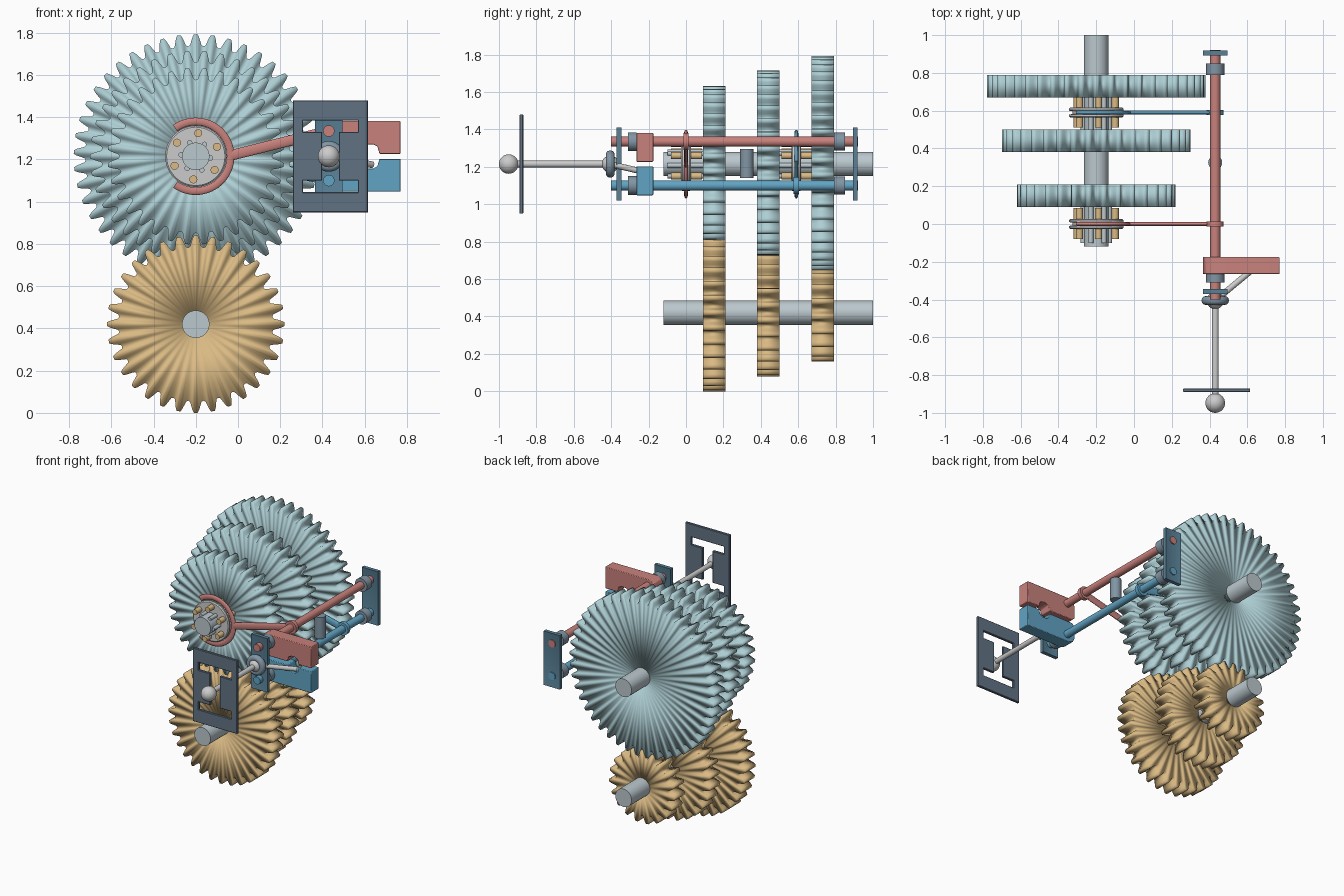
import bpy, bmesh
from math import pi, cos, sin, radians
from mathutils import Vector

if "Cube" in bpy.data.objects:
    bpy.data.objects.remove(bpy.data.objects["Cube"])

SX, ZU, ZL = -0.20, 1.215, 0.42      # shaft x, upper and lower shaft heights
RX, ZR, ZB = 0.43, 1.335, 1.10       # shift rods: x, red height, blue height


def mat(name, *rgb):
    m = bpy.data.materials.new(name)
    m.diffuse_color = (*rgb, 1)
    m.use_nodes = True
    m.node_tree.nodes["Principled BSDF"].inputs["Base Color"].default_value = m.diffuse_color
    return m


AQUA = mat("pale_blue", 0.42, 0.62, 0.66)
GOLD = mat("brass", 0.70, 0.49, 0.23)
STEEL = mat("steel", 0.50, 0.58, 0.62)
GREY = mat("light_grey", 0.60, 0.60, 0.60)
SLATE = mat("slate", 0.12, 0.17, 0.23)
PLATE = mat("plate_blue", 0.10, 0.22, 0.31)
RED = mat("red", 0.58, 0.22, 0.20)
BLUE = mat("blue", 0.12, 0.37, 0.55)
BUSH = mat("bushing", 0.22, 0.30, 0.37)


def finish(o, name, m, smooth=35):
    o.name = name
    o.data.materials.clear()
    o.data.materials.append(m)
    bpy.ops.object.select_all(action='DESELECT')
    o.select_set(True)
    bpy.context.view_layer.objects.active = o
    if smooth is None:
        bpy.ops.object.shade_smooth()
    else:
        bpy.ops.object.shade_smooth_by_angle(angle=radians(smooth))
    return o


def from_bm(bm, name, m, smooth=35):
    bmesh.ops.recalc_face_normals(bm, faces=bm.faces)
    me = bpy.data.meshes.new(name)
    bm.to_mesh(me)
    bm.free()
    o = bpy.data.objects.new(name, me)
    bpy.context.collection.objects.link(o)
    return finish(o, name, m, smooth)


def rod(name, a, b, r, m, n=32):
    a, b = Vector(a), Vector(b)
    d = b - a
    bpy.ops.mesh.primitive_cylinder_add(vertices=n, radius=r, depth=d.length, location=(a + b) / 2,
                                        rotation=d.to_track_quat('Z', 'Y').to_euler())
    return finish(bpy.context.object, name, m)


def rod_y(name, x, z, y0, y1, r, m, n=32):
    return rod(name, (x, y0, z), (x, y1, z), r, m, n)


def ball(name, loc, r, m):
    bpy.ops.mesh.primitive_uv_sphere_add(segments=32, ring_count=16, radius=r, location=loc)
    return finish(bpy.context.object, name, m)


def rings(loops, name, m, smooth=35):
    """Skin a closed series of closed vertex loops."""
    bm = bmesh.new()
    L = [[bm.verts.new(p) for p in l] for l in loops]
    n = len(L[0])
    for i, a in enumerate(L):
        b = L[(i + 1) % len(L)]
        for k in range(n):
            bm.faces.new((a[k], a[(k + 1) % n], b[(k + 1) % n], b[k]))
    return from_bm(bm, name, m, smooth)


def lathe_y(name, c, prof, m, n=48):
    """Revolve a closed (radius, y) profile around the y axis through c."""
    return rings([[(c[0] + r * cos(2 * pi * k / n), c[1] + y, c[2] + r * sin(2 * pi * k / n))
                   for k in range(n)] for r, y in prof], name, m)


def gear(name, z, y0, y1, r, teeth, start, m):
    half = [(0.5, 0), (0.37, 0.005), (0.28, 0.024), (0.20, 0.042), (0.11, 0.056)]
    tooth = [(-f, h) for f, h in half] + [(f, h) for f, h in half[:0:-1]]
    pts = [(start + (t + f) * 2 * pi / teeth, r - 0.056 + h) for t in range(teeth) for f, h in tooth]

    def loop(y, bore):
        return [(SX + (0.063 if bore else q) * cos(a), y, z + (0.063 if bore else q) * sin(a)) for a, q in pts]
    return rings([loop(y0, 1), loop(y0, 0), loop(y1, 0), loop(y1, 1)], name, m, None)


def extrude_y(name, outline, y0, y1, m, bevel=0.0):
    bm = bmesh.new()
    f = bm.faces.new([bm.verts.new((x, y0, z)) for x, z in outline])
    g = bmesh.ops.extrude_face_region(bm, geom=[f])['geom']
    bmesh.ops.translate(bm, vec=(0, y1 - y0, 0), verts=[v for v in g if isinstance(v, bmesh.types.BMVert)])
    o = from_bm(bm, name, m)
    if bevel:
        b = o.modifiers.new("soft_edges", 'BEVEL')
        b.width, b.segments = bevel, 2
    return o


def flat_tube(name, pts, r, y, flat, m):
    """Round bar along an xz path, squashed in y."""
    cu = bpy.data.curves.new(name, 'CURVE')
    cu.dimensions, cu.bevel_depth, cu.bevel_resolution, cu.use_fill_caps = '3D', r, 3, True
    s = cu.splines.new('POLY')
    s.points.add(len(pts) - 1)
    for p, (x, z) in zip(s.points, pts):
        p.co = (x, 0, z, 1)
    o = bpy.data.objects.new(name, cu)
    bpy.context.collection.objects.link(o)
    o.location.y, o.scale.y = y, flat
    finish_select(o)
    bpy.ops.object.convert(target='MESH')
    return finish(bpy.context.object, name, m, 50)


def finish_select(o):
    bpy.ops.object.select_all(action='DESELECT')
    o.select_set(True)
    bpy.context.view_layer.objects.active = o


# Shafts and three meshing gear pairs
rod_y("upper_shaft", SX, ZU, -0.12, 1.0, 0.065, STEEL, 48)
rod_y("lower_shaft", SX, ZL, -0.12, 1.0, 0.065, STEEL, 48)
for i, (y, ru, nu, rl, nl) in enumerate([(0.09, 0.418, 32, 0.42, 32), (0.38, 0.50, 38, 0.342, 26),
                                         (0.67, 0.578, 45, 0.262, 19)]):
    gear(f"upper_gear_{i + 1}", ZU, y, y + 0.12, ru, nu, -pi / 2 + pi / nu, AQUA)
    gear(f"lower_gear_{i + 1}", ZL, y, y + 0.12, rl, nl, pi / 2, GOLD)

# Sliding collars with dog pins and splines, shift forks, rods and selector blocks
half = [(0.064, 0.026), (0.138, 0.026), (0.145, 0.020), (0.145, 0.010), (0.125, 0.008)]
collar = half + [(r, -y) for r, y in half[::-1]]
for side, yc, zr, m in (("red", 0.0, ZR, RED), ("blue", 0.59, ZB, BLUE)):
    s = 1 if side == "red" else -1
    lathe_y(side + "_collar", (SX, yc, ZU), collar, GREY)
    for k in range(6):
        a = radians(24 + 60 * k)
        rod_y(f"{side}_dog_pin_{k}", SX + 0.11 * cos(a), ZU + 0.11 * sin(a), yc - 0.08, yc + 0.085, 0.019, GOLD, 16)
        a += radians(30)
        rod_y(f"{side}_spline_{k}", SX + 0.07 * cos(a), ZU + 0.07 * sin(a), yc - 0.10, yc + 0.09, 0.013, STEEL, 12)
    arc = [(SX + 0.165 * cos(radians(t)), ZU + 0.165 * sin(radians(t))) for t in range(-126, 127, 6)]
    flat_tube(side + "_fork", arc, 0.019, yc, 0.55, m)
    flat_tube(side + "_fork_arm", [(-0.035, ZU + s * 0.004), (RX - 0.02, zr - s * 0.005)], 0.026, yc, 0.42, m)
    rod_y(side + "_fork_hub", RX, zr, yc - 0.014, yc + 0.014, 0.045, m)
    rod_y(side + "_shift_rod", RX, zr, -0.40, 0.92, 0.027, m)
    rod_y(side + "_front_bushing", RX, zr, -0.31, -0.265, 0.05, BUSH)
    rod_y(side + "_rear_bushing", RX, zr, 0.79, 0.85, 0.048, BUSH)
    # block outline, notched on the inner edge for the lever tip
    zi, zo = ZU + s * 0.012, ZU + s * 0.167
    extrude_y(side + "_selector_block",
              [(0.365, zi + s * 0.02), (0.385, zi), (0.58, zi), (0.59, zi + s * 0.035), (0.61, zi + s * 0.045),
               (0.64, zi + s * 0.045), (0.66, zi + s * 0.035), (0.67, zi), (0.77, zi), (0.77, zo), (0.41, zo),
               (0.378, zo - s * 0.015), (0.365, zo - s * 0.045)], -0.265, -0.175, m, 0.004)
rod("interlock_pin", (RX, 0.325, 1.14), (RX, 0.325, 1.295), 0.037, BUSH)

# End plates with a shallow recess on both faces
for name, y in (("front_end_plate", -0.3575), ("rear_end_plate", 0.905)):
    bm = bmesh.new()
    bmesh.ops.create_cube(bm, size=1)
    for v in bm.verts:
        v.co = (RX + v.co.x * 0.13, y + v.co.y * 0.026, 1.215 + v.co.z * 0.39)
    bm.normal_update()
    faces = [f for f in bm.faces if abs(f.normal.y) > 0.9]
    bmesh.ops.inset_individual(bm, faces=faces, thickness=0.022, depth=-0.005)
    from_bm(bm, name, PLATE)

# Shift gate with an H-shaped slot
cu = bpy.data.curves.new("shift_gate", 'CURVE')
cu.dimensions, cu.fill_mode, cu.extrude = '2D', 'BOTH', 0.007
cu.bevel_depth, cu.bevel_resolution, cu.offset = 0.003, 0, -0.003
q = [(0.13, 0.17), (0.13, 0.115), (0.04, 0.115)]
slot = q + [(x, -z) for x, z in q[::-1]]
slot += [(-x, -z) for x, z in slot]
for pts in ([(-0.177, -0.265), (0.177, -0.265), (0.177, 0.265), (-0.177, 0.265)], slot):
    s = cu.splines.new('POLY')
    s.points.add(len(pts) - 1)
    s.use_cyclic_u = True
    for p, (x, z) in zip(s.points, pts):
        p.co = (x, z, 0, 1)
gate = bpy.data.objects.new("shift_gate", cu)
bpy.context.collection.objects.link(gate)
gate.location, gate.rotation_euler = (0.4375, -0.88, 1.215), (pi / 2, 0, 0)
finish_select(gate)
bpy.ops.object.convert(target='MESH')
finish(bpy.context.object, "shift_gate", SLATE)

# Lever: knob, stem, ball in a socket ring, bent finger into the selector notch
ball("lever_knob", (RX, -0.948, ZU), 0.052, GREY)
rod_y("lever_stem", RX, ZU, -0.92, -0.40, 0.018, GREY)
ball("lever_ball", (RX, -0.405, ZU), 0.046, GREY)
rod("lever_finger", (RX, -0.405, ZU), (0.635, -0.235, 1.175), 0.016, GREY)
ring = [(0.05 + 0.023 * cos(t * pi / 6), 0.024 * sin(t * pi / 6)) for t in range(12)]
lathe_y("lever_socket", (RX, -0.405, ZU), ring, BUSH)
